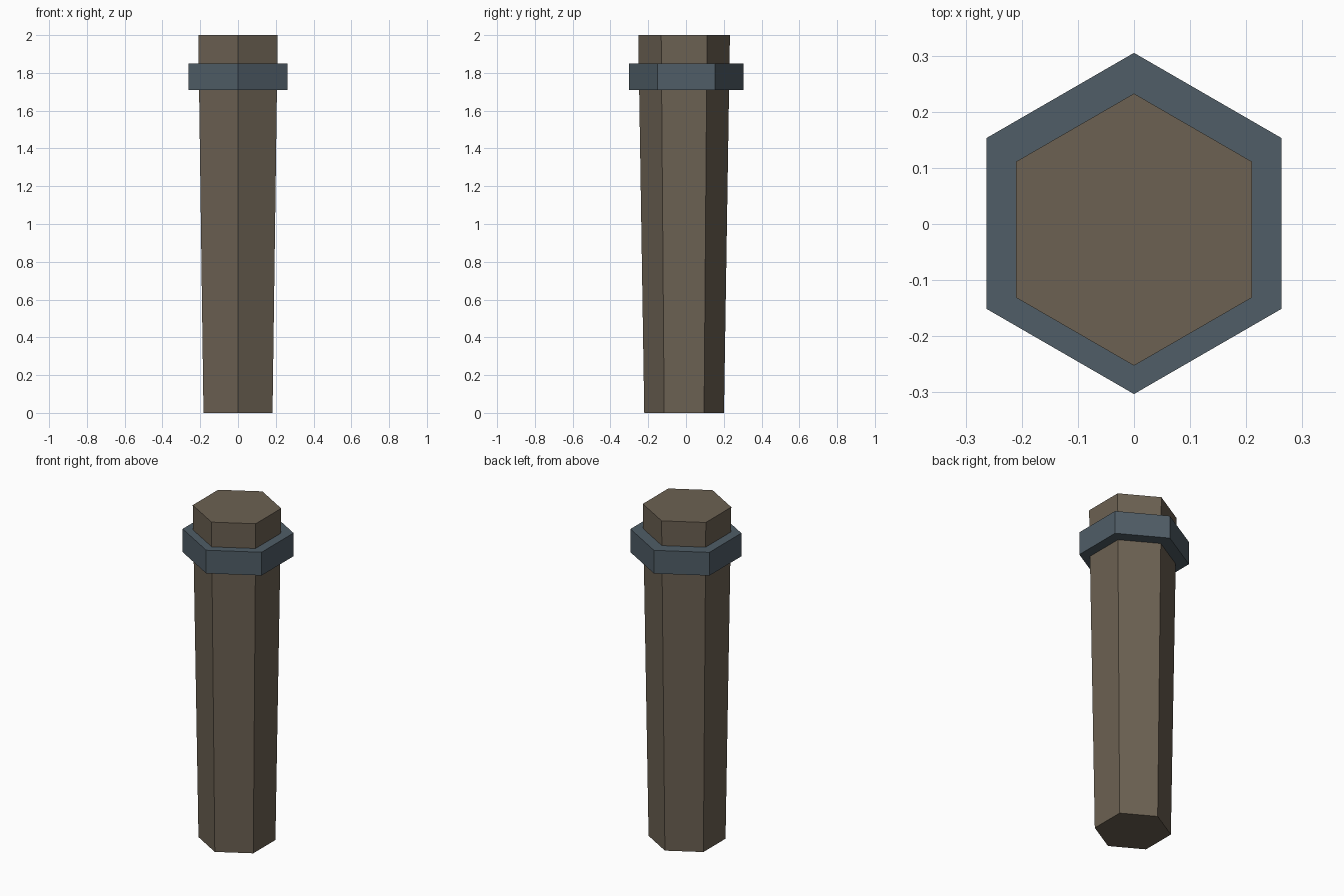
import bpy, bmesh, math

if "Cube" in bpy.data.objects:
    bpy.data.objects.remove(bpy.data.objects["Cube"])


def material(name, color):
    m = bpy.data.materials.new(name)
    m.diffuse_color = (*color, 1)
    m.use_nodes = True
    m.node_tree.nodes["Principled BSDF"].inputs["Base Color"].default_value = m.diffuse_color
    return m


def hex_prism(name, r_low, r_high, z0, z1, y, mat):
    """Six-sided solid with corners pointing along +-y."""
    bm = bmesh.new()
    rings = []
    for r, z in ((r_low, z0), (r_high, z1)):
        angles = [math.radians(90 + 60 * i) for i in range(6)]
        rings.append([bm.verts.new((r * math.cos(a), y + r * math.sin(a), z)) for a in angles])
    low, high = rings
    bm.faces.new(low[::-1])
    bm.faces.new(high)
    for i in range(6):
        j = (i + 1) % 6
        bm.faces.new((low[i], low[j], high[j], high[i]))
    mesh = bpy.data.meshes.new(name)
    bm.to_mesh(mesh)
    bm.free()
    mesh.materials.append(mat)
    obj = bpy.data.objects.new(name, mesh)
    bpy.context.collection.objects.link(obj)
    return obj


wood = material("wood", (0.15, 0.12, 0.085))
iron = material("iron", (0.08, 0.11, 0.135))

# Post widening towards the top
hex_prism("post", 0.211, 0.2425, 0.0, 2.0, -0.01, wood)
# Metal band near the top
hex_prism("band", 0.304, 0.304, 1.71, 1.85, 0.001, iron)
